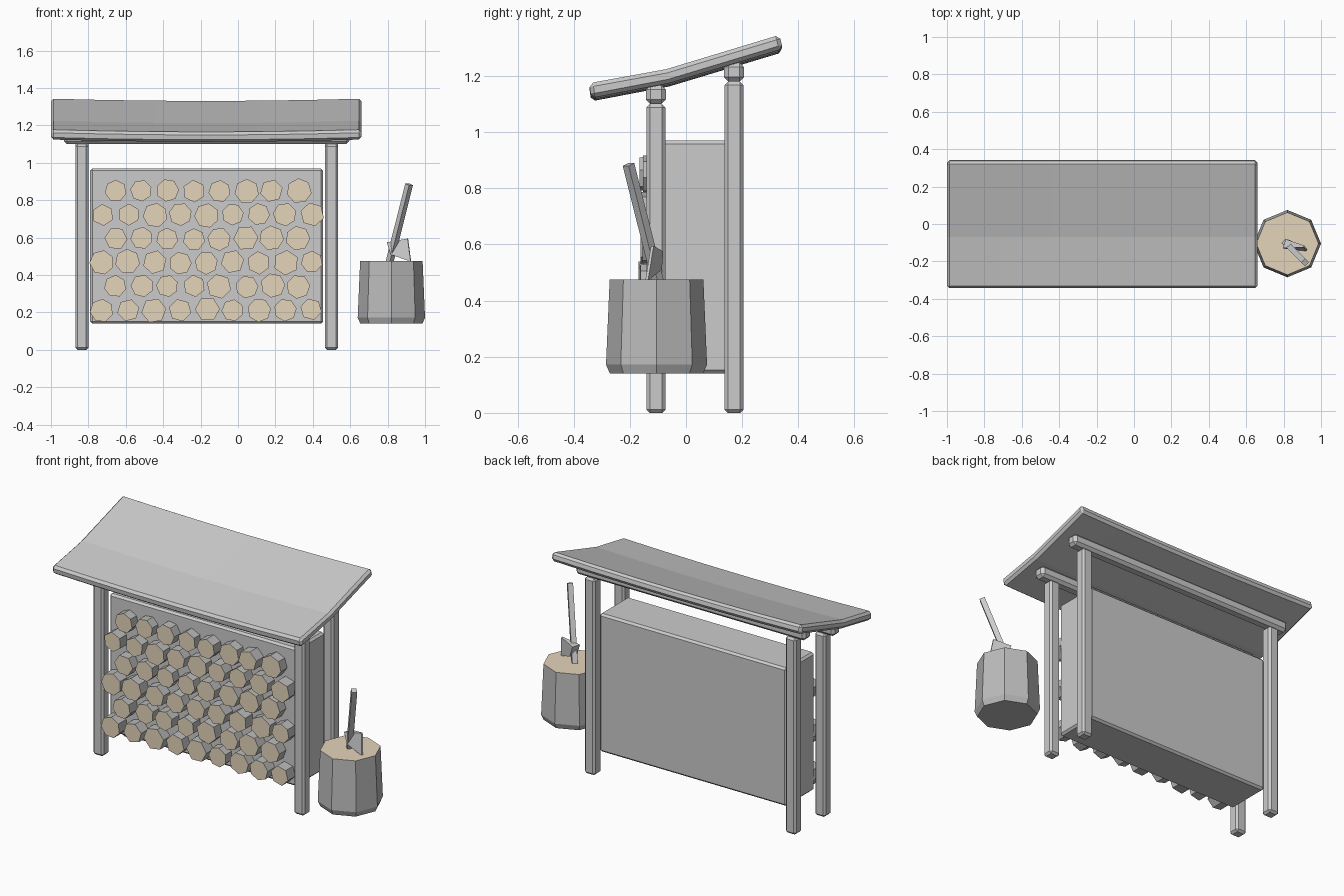
import bpy, bmesh, math, random
from mathutils import Vector

if "Cube" in bpy.data.objects:
    bpy.data.objects.remove(bpy.data.objects["Cube"])

random.seed(4)
wood = bpy.data.materials.new("cut_wood")
wood.diffuse_color = (0.78, 0.66, 0.5, 1)
wood.use_nodes = True
wood.node_tree.nodes["Principled BSDF"].inputs["Base Color"].default_value = wood.diffuse_color
grey = bpy.data.materials.new("grey")
grey.diffuse_color = (0.5, 0.5, 0.5, 1)
grey.use_nodes = True
grey.node_tree.nodes["Principled BSDF"].inputs["Base Color"].default_value = grey.diffuse_color


def finish(name, bm, bevel=0, coloured=False):
    bmesh.ops.recalc_face_normals(bm, faces=bm.faces[:])
    me = bpy.data.meshes.new(name)
    bm.to_mesh(me)
    bm.free()
    if coloured:
        me.materials.append(grey)
        me.materials.append(wood)
    ob = bpy.data.objects.new(name, me)
    bpy.context.collection.objects.link(ob)
    if bevel:
        m = ob.modifiers.new("chamfer", 'BEVEL')
        m.width = bevel
        m.segments = 1
        m.limit_method = 'ANGLE'
        m.angle_limit = math.radians(40)
    return ob


def box(name, lo, hi, bevel=0):
    bm = bmesh.new()
    bmesh.ops.create_cube(bm, size=1)
    for v in bm.verts:
        v.co = [l + (h - l) * (c + 0.5) for l, h, c in zip(lo, hi, v.co)]
    return finish(name, bm, bevel)


def loft(bm, rings):
    """Join rings of points into a closed skin; returns the last cap."""
    rows = [[bm.verts.new(p) for p in r] for r in rings]
    n = len(rows[0])
    for a, b in zip(rows, rows[1:]):
        for i in range(n):
            bm.faces.new((a[i], a[(i + 1) % n], b[(i + 1) % n], b[i]))
    bm.faces.new(rows[0])
    return bm.faces.new(rows[-1])


# Posts and the beams resting on them
for row, y, top in (("front", -0.107, 1.10), ("rear", 0.171, 1.18)):
    for side, x in (("left", -0.835), ("right", 0.5)):
        box(f"{row}_post_{side}", (x - 0.035, y - 0.034, 0),
            (x + 0.035, y + 0.034, top), 0.012)
    box(f"{row}_beam", (-0.93, y - 0.035, top), (0.595, y + 0.035, top + 0.068), 0.016)

# Sagging, kinked roof
profile = [(-0.345, 1.175), (-0.07, 1.225), (0.333, 1.347),
           (0.345, 1.297), (-0.06, 1.175), (-0.338, 1.122)]
bm = bmesh.new()
rings = []
for i in range(7):
    t = i / 3 - 1
    sag = 0.012 * (1 - t * t)
    rings.append([(-0.17 + 0.83 * t, y, z - sag) for y, z in profile])
loft(bm, rings)
finish("roof", bm, 0.014)

# Solid core of the wood stack
box("stack_core", (-0.79, -0.095, 0.14), (0.455, 0.175, 0.97), 0.012)

# Log ends, in staggered rows
bm = bmesh.new()
for row in range(6):
    odd = row % 2
    for k in range(8 if odd else 9):
        x = -0.727 + 0.14 * k + 0.07 * odd + random.uniform(-0.005, 0.005)
        z = 0.214 + 0.127 * row + random.uniform(-0.005, 0.005)
        n = random.choice((6, 7, 7))
        r = random.uniform(0.058, 0.068)
        turn = random.uniform(0, math.tau)
        front = random.uniform(-0.17, -0.15)
        rings = [[(x + r * math.cos(turn + math.tau * i / n), y,
                   z + r * math.sin(turn + math.tau * i / n)) for i in range(n)]
                 for y in (-0.08, front)]
        loft(bm, rings).material_index = 1
finish("log_ends", bm, coloured=True)

# Chopping block
bm = bmesh.new()
rings = [[(0.82 + r * math.cos(math.tau * i / 8), -0.105 + r * math.sin(math.tau * i / 8), z)
          for i in range(8)]
         for z, r in ((0.14, 0.166), (0.172, 0.18), (0.475, 0.167))]
loft(bm, rings).material_index = 1
finish("chopping_block", bm, coloured=True)

# Axe handle
a, b = Vector((0.808, -0.098, 0.46)), Vector((0.915, -0.205, 0.885))
d = (b - a).normalized()
u = d.cross(Vector((1, 1, 0))).normalized()
w = d.cross(u)
bm = bmesh.new()
loft(bm, [[p + 0.015 * (s * u + t * w) for s, t in ((-1, -1), (1, -1), (1, 1), (-1, 1))]
          for p in (a, b)])
finish("axe_handle", bm)

# Axe head: thick at the handle, thin and tall at the blade
bm = bmesh.new()
off = Vector((0.008, 0.024, 0))
poll_top, poll_low = Vector((0.803, -0.105, 0.575)), Vector((0.825, -0.11, 0.51))
edge_top, edge_low = Vector((0.908, -0.12, 0.595)), Vector((0.924, -0.14, 0.472))
loft(bm, [[poll_top - off, poll_top + off, poll_low + off, poll_low - off],
          [edge_top - off * 0.2, edge_top + off * 0.2,
           edge_low + off * 0.2, edge_low - off * 0.2]])
finish("axe_head", bm)
